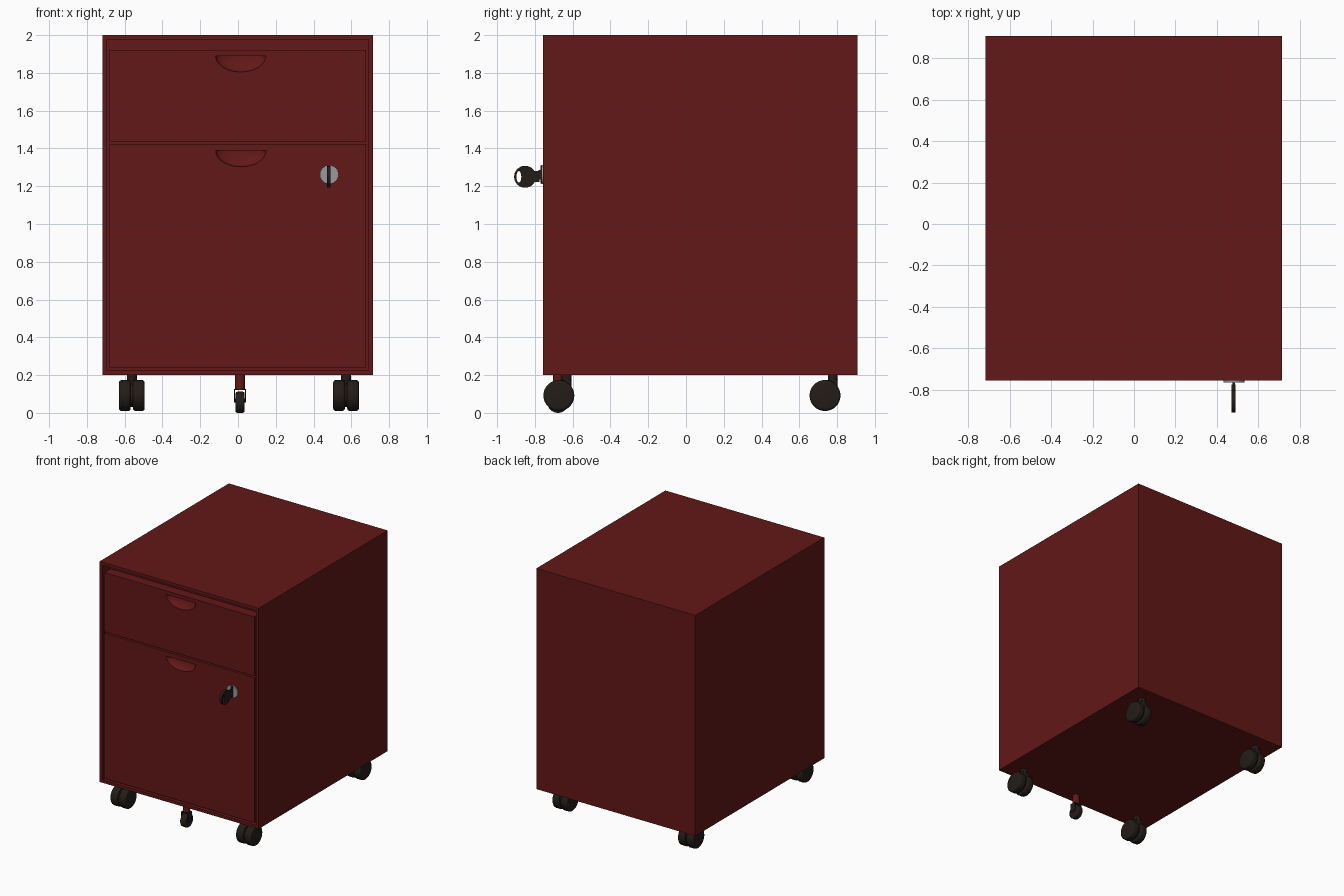
import bpy, bmesh, math
from mathutils import Matrix, Vector

if "Cube" in bpy.data.objects:
    bpy.data.objects.remove(bpy.data.objects["Cube"])


def material(name, rgb):
    m = bpy.data.materials.new(name)
    m.diffuse_color = (*rgb, 1)
    m.use_nodes = True
    m.node_tree.nodes["Principled BSDF"].inputs["Base Color"].default_value = m.diffuse_color
    return m


RED = material("red_paint", (0.125, 0.009, 0.009))
BLACK = material("black_plastic", (0.017, 0.012, 0.009))
STEEL = material("steel", (0.32, 0.32, 0.32))


def finish(name, bm, mat, smooth=False):
    mesh = bpy.data.meshes.new(name)
    bmesh.ops.recalc_face_normals(bm, faces=bm.faces)
    bm.to_mesh(mesh)
    bm.free()
    ob = bpy.data.objects.new(name, mesh)
    bpy.context.collection.objects.link(ob)
    mesh.materials.append(mat)
    if smooth:
        smooth_shade(ob)
    return ob


def smooth_shade(ob):
    bpy.ops.object.select_all(action='DESELECT')
    ob.select_set(True)
    bpy.context.view_layer.objects.active = ob
    bpy.ops.object.shade_smooth_by_angle(angle=math.radians(35))


def add_box(bm, lo, hi):
    lo, hi = Vector(lo), Vector(hi)
    mat = Matrix.Translation((lo + hi) / 2) @ Matrix.Diagonal((*(hi - lo), 1))
    return bmesh.ops.create_cube(bm, size=1, matrix=mat)["verts"]


def add_cyl(bm, center, r, depth, axis='Z', bevel=0, seg=32):
    rot = {'X': Matrix.Rotation(math.pi / 2, 4, 'Y'),
           'Y': Matrix.Rotation(math.pi / 2, 4, 'X'), 'Z': Matrix()}[axis]
    vs = bmesh.ops.create_cone(bm, cap_ends=True, segments=seg, radius1=r, radius2=r,
                               depth=depth, matrix=Matrix.Translation(center) @ rot)["verts"]
    if bevel:
        rims = {e for v in vs for e in v.link_edges
                if any(len(f.verts) > 4 for f in e.link_faces)}
        bmesh.ops.bevel(bm, geom=list(rims), offset=bevel, segments=3, profile=0.5,
                        affect='EDGES')


FRONT, BACK = -0.757, 0.907

# Cabinet shell with a recessed front opening
bm = bmesh.new()
add_box(bm, (-0.718, FRONT, 0.2), (0.716, BACK, 2.0))
face = min(bm.faces, key=lambda f: f.calc_center_median().y)
bmesh.ops.inset_region(bm, faces=[face], thickness=0.034)
face = min(bm.faces, key=lambda f: (abs(f.calc_center_median().x + 0.001)
                                    + abs(f.calc_center_median().z - 1.1)
                                    + abs(f.calc_center_median().y - FRONT)))
pushed = bmesh.ops.extrude_discrete_faces(bm, faces=[face])["faces"][0]
bmesh.ops.translate(bm, verts=pushed.verts, vec=(0, 0.09, 0))
finish("cabinet_shell", bm, RED)


# Drawer fronts, each with a scooped half-round finger pull
def drawer_front(name, z0, z1, pull_z):
    bm = bmesh.new()
    add_box(bm, (-0.679, FRONT, z0), (0.677, FRONT + 0.08, z1))
    ob = finish(name, bm, RED)
    bm = bmesh.new()
    bmesh.ops.create_uvsphere(bm, u_segments=40, v_segments=24, radius=1)
    cut = bmesh.ops.bisect_plane(bm, geom=bm.verts[:] + bm.edges[:] + bm.faces[:],
                                 plane_co=(0, 0, 0.001), plane_no=(0, 0, 1), clear_outer=True)
    bmesh.ops.holes_fill(bm, edges=[e for e in bm.edges if e.is_boundary])
    bmesh.ops.transform(bm, verts=bm.verts, matrix=Matrix.Translation((0.015, FRONT, pull_z))
                        @ Matrix.Diagonal((0.133, 0.05, 0.085, 1)))
    cutter = finish("pull_cutter", bm, RED)
    cutter.hide_render = True
    mod = ob.modifiers.new("finger_pull", 'BOOLEAN')
    mod.operation, mod.solver, mod.object = 'DIFFERENCE', 'EXACT', cutter
    bpy.ops.object.select_all(action='DESELECT')
    ob.select_set(True)
    bpy.context.view_layer.objects.active = ob
    bpy.ops.object.modifier_apply(modifier=mod.name)
    bpy.data.objects.remove(cutter)
    smooth_shade(ob)


drawer_front("upper_drawer_front", 1.436, 1.92, 1.89)
drawer_front("lower_drawer_front", 0.24, 1.424, 1.388)

# Lock face
bm = bmesh.new()
add_cyl(bm, (0.483, FRONT - 0.002, 1.262), 0.05, 0.014, 'Y')
finish("lock_face", bm, STEEL, True)

# Key bow: flat disc with an oval hole
curve = bpy.data.curves.new("key_bow", 'CURVE')
curve.dimensions, curve.fill_mode, curve.extrude = '2D', 'BOTH', 0.01
for cx, rx, ry in ((0, 0.058, 0.058), (-0.033, 0.013, 0.03)):
    sp = curve.splines.new('POLY')
    sp.points.add(31)
    sp.use_cyclic_u = True
    for i, p in enumerate(sp.points):
        a = i * math.tau / 32
        p.co = (cx + rx * math.cos(a), ry * math.sin(a), 0, 1)
key = bpy.data.objects.new("key_bow", curve)
bpy.context.collection.objects.link(key)
key.location = (0.481, -0.852, 1.25)
key.rotation_euler = (math.pi / 2, 0, math.pi / 2)
curve.materials.append(BLACK)
bpy.ops.object.select_all(action='DESELECT')
key.select_set(True)
bpy.context.view_layer.objects.active = key
bpy.ops.object.convert(target='MESH')
smooth_shade(key)

# Key neck and shaft
bm = bmesh.new()
add_box(bm, (0.472, -0.805, 1.222), (0.49, -0.775, 1.28))
add_box(bm, (0.475, -0.78, 1.235), (0.487, -0.755, 1.285))
add_box(bm, (0.473, -0.769, 1.215), (0.489, -0.76, 1.31))
finish("key_shaft", bm, BLACK)


# Twin-wheel casters
def caster(name, x, y):
    bm = bmesh.new()
    for s in (-1, 1):
        add_cyl(bm, (x + s * 0.037, y, 0.092), 0.082, 0.062, 'X', 0.014)
    finish(name + "_wheels", bm, BLACK, True)
    bm = bmesh.new()
    add_cyl(bm, (x, y, 0.092), 0.062, 0.03, 'X')
    add_box(bm, (x - 0.03, y - 0.01, 0.1), (x + 0.03, y + 0.065, 0.174))
    add_cyl(bm, (x, y + 0.041, 0.155), 0.026, 0.1)
    finish(name + "_stem", bm, BLACK, True)


for side, x in (("left", -0.562), ("right", 0.572)):
    for end, y in (("front", -0.673), ("back", 0.736)):
        caster(f"{end}_{side}_caster", x, y)

# Small anti-tip wheel under the lower drawer: post, fork and wheel
X, Y = 0.011, -0.678
bm = bmesh.new()
add_cyl(bm, (X, Y, 0.165), 0.026, 0.09)
finish("anti_tip_post", bm, RED, True)
bm = bmesh.new()
for s in (-1, 1):
    px = X + s * 0.029
    add_box(bm, (px - 0.002, Y - 0.026, 0.055), (px + 0.002, Y + 0.026, 0.122))
add_box(bm, (X - 0.031, Y - 0.026, 0.12), (X + 0.031, Y + 0.026, 0.126))
add_cyl(bm, (X, Y, 0.066), 0.01, 0.062, 'X', seg=16)
finish("anti_tip_fork", bm, BLACK, True)
bm = bmesh.new()
add_cyl(bm, (X, Y, 0.056), 0.056, 0.048, 'X', 0.01)
finish("anti_tip_wheel", bm, BLACK, True)
